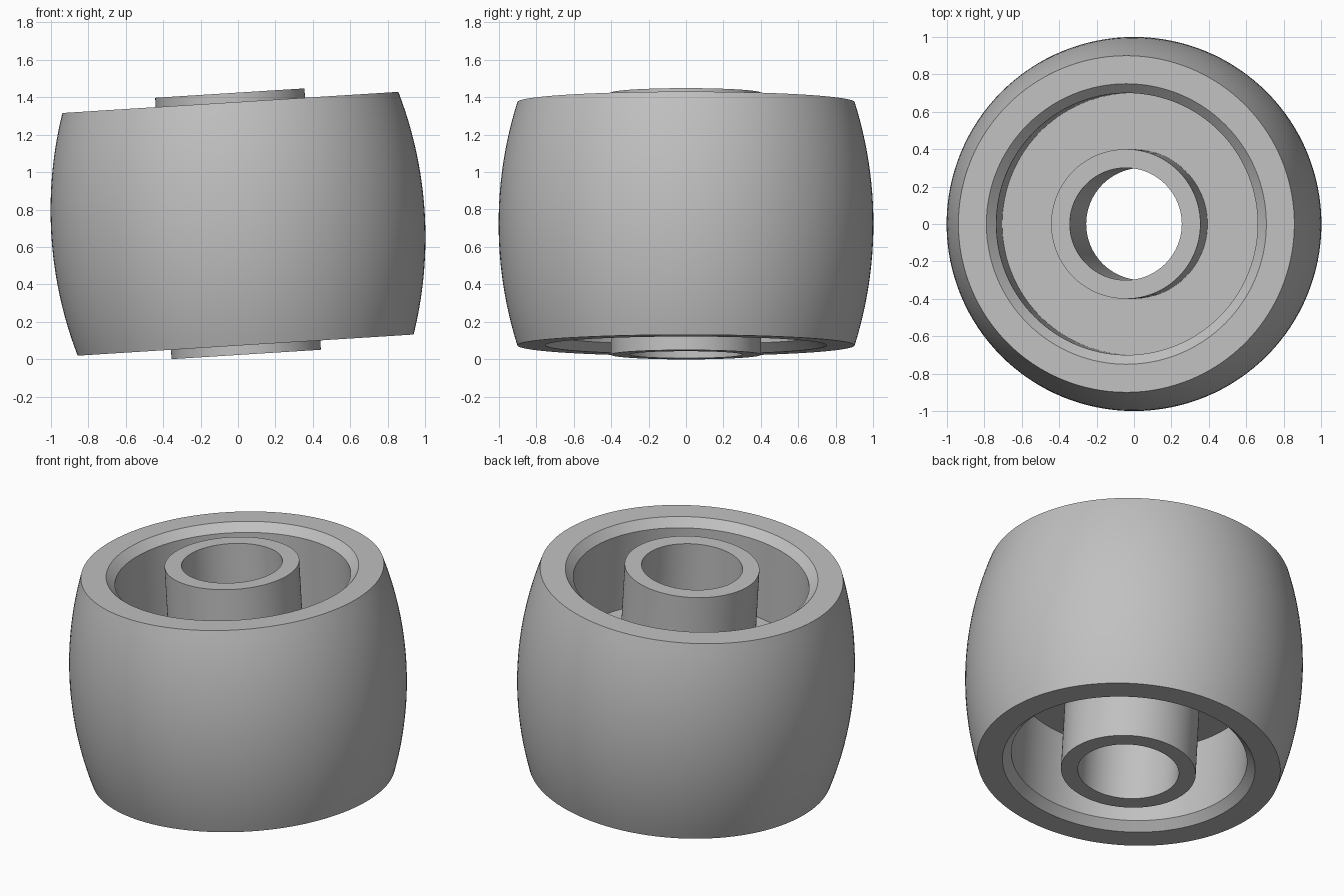
import bpy
import bmesh
from math import radians, sin, cos, tau, sqrt

cube = bpy.data.objects.get("Cube")
if cube:
    bpy.data.objects.remove(cube, do_unlink=True)

TILT = radians(3.6)
SEGMENTS = 128
HUB_HALF, RIM_HALF, WEB_HALF = 0.70, 0.65, 0.10
BORE_R, HUB_R, RIM_R, CROWN_R = 0.3, 0.4, 0.9, 1.0

grey = bpy.data.materials.new("plain grey")
grey.use_nodes = True
colour = (0.53, 0.53, 0.53, 1)
grey.diffuse_color = colour
grey.node_tree.nodes["Principled BSDF"].inputs["Base Color"].default_value = colour

# Upper half profile: bore, hub, web, recess wall, chamfer, rim
upper = [(BORE_R, HUB_HALF), (HUB_R, HUB_HALF), (HUB_R, WEB_HALF),
         (0.7, WEB_HALF), (0.7, RIM_HALF - 0.05), (0.75, RIM_HALF)]

# Crowned tread as a circular arc, rim to rim
sag = CROWN_R - RIM_R
arc_r = (RIM_HALF ** 2 + sag ** 2) / (2 * sag)
steps = 24
tread = []
for i in range(steps + 1):
    z = RIM_HALF * (1 - 2 * i / steps)
    tread.append((CROWN_R - arc_r + sqrt(arc_r ** 2 - z ** 2), z))

profile = upper + tread + [(r, -z) for r, z in reversed(upper)]

# Revolve the closed profile around the axle
bm = bmesh.new()
rings = []
for s in range(SEGMENTS):
    a = tau * s / SEGMENTS
    rings.append([bm.verts.new((r * cos(a), r * sin(a), z)) for r, z in profile])
for s in range(SEGMENTS):
    here, there = rings[s], rings[(s + 1) % SEGMENTS]
    for i in range(len(profile)):
        j = (i + 1) % len(profile)
        bm.faces.new((here[i], here[j], there[j], there[i]))
bmesh.ops.recalc_face_normals(bm, faces=bm.faces)
mesh = bpy.data.meshes.new("roller_wheel")
bm.to_mesh(mesh)
bm.free()
mesh.materials.append(grey)

# Lean the wheel and rest the hub on the ground
wheel = bpy.data.objects.new("roller_wheel", mesh)
bpy.context.collection.objects.link(wheel)
wheel.rotation_euler.y = -TILT
wheel.location.z = HUB_HALF * cos(TILT) + HUB_R * sin(TILT)

bpy.ops.object.select_all(action="DESELECT")
wheel.select_set(True)
bpy.context.view_layer.objects.active = wheel
bpy.ops.object.shade_smooth_by_angle(angle=radians(30))
